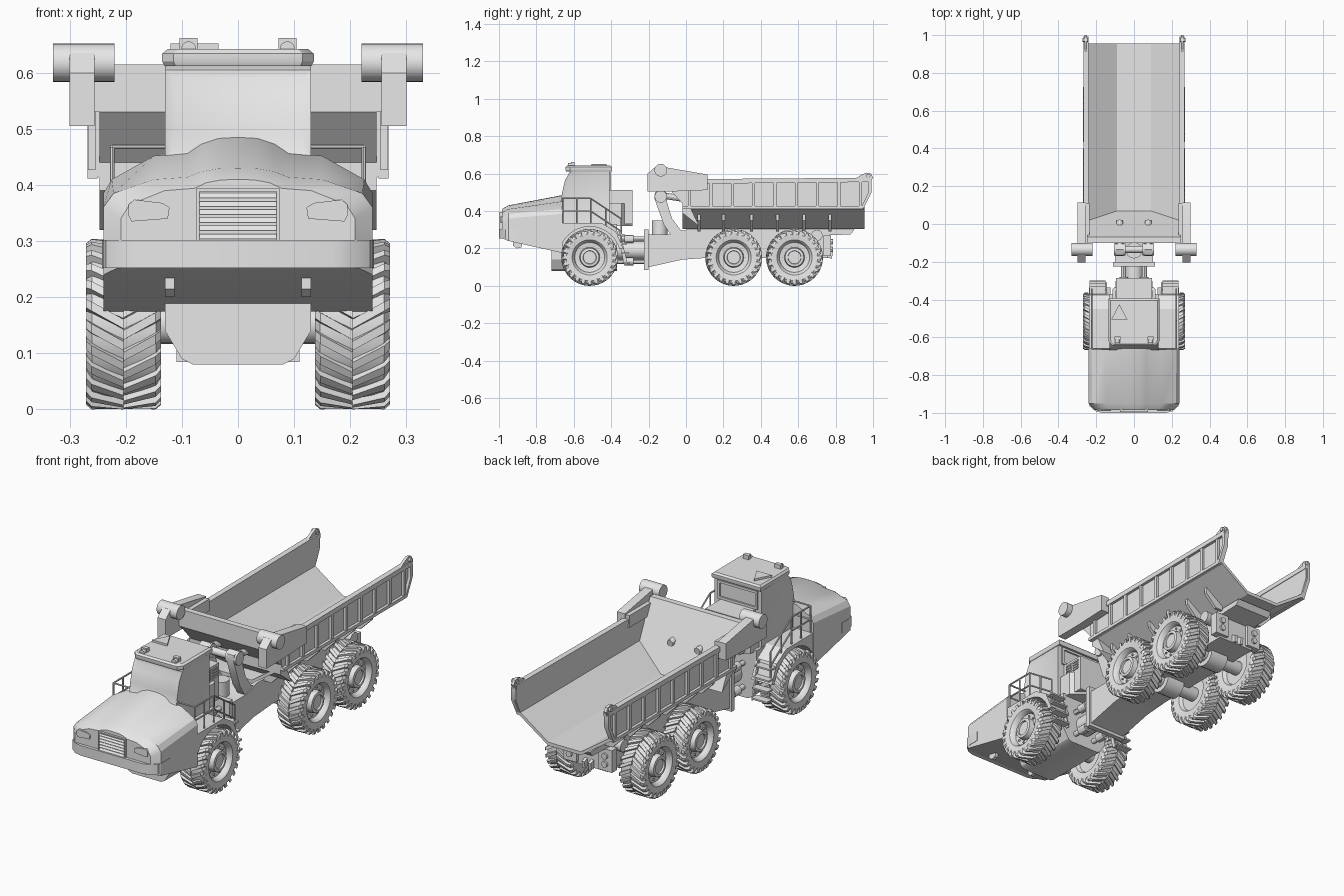
import bpy, bmesh, math
from mathutils import Vector, Matrix

if "Cube" in bpy.data.objects:
    bpy.data.objects.remove(bpy.data.objects["Cube"])

grey = bpy.data.materials.new("plain_grey")
grey.diffuse_color = (0.8, 0.8, 0.8, 1)
grey.use_nodes = True
grey.node_tree.nodes["Principled BSDF"].inputs["Base Color"].default_value = grey.diffuse_color


class Part:
    """Collects simple solids into one named object."""
    def __init__(self, name):
        self.name, self.bm = name, bmesh.new()

    def prism(self, axis, pts, a, b):
        place = {'x': lambda p, t: (t, p[0], p[1]), 'y': lambda p, t: (p[0], t, p[1]),
                 'z': lambda p, t: (p[0], p[1], t)}[axis]
        return self.loft([[place(p, a) for p in pts], [place(p, b) for p in pts]])

    def loft(self, rings, caps=True, closed=True):
        vs = [[self.bm.verts.new(p) for p in r] for r in rings]
        n = len(vs[0])
        faces = []
        for r, s in zip(vs, vs[1:]):
            for i in range(n if closed else n - 1):
                j = (i + 1) % n
                faces.append(self.bm.faces.new((r[i], r[j], s[j], s[i])))
        if caps:
            faces += [self.bm.faces.new(vs[0][::-1]), self.bm.faces.new(vs[-1])]
        return faces

    def box(self, x0, x1, y0, y1, z0, z1):
        return self.prism('z', [(x0, y0), (x1, y0), (x1, y1), (x0, y1)], z0, z1)

    def rod(self, p, q, r, n=8):
        p, q = Vector(p), Vector(q)
        m = (q - p).to_track_quat('Z', 'Y').to_matrix()
        circle = [m @ Vector((r * math.cos(t), r * math.sin(t), 0))
                  for t in (2 * math.pi * i / n for i in range(n))]
        self.loft([[p + c for c in circle], [q + c for c in circle]])

    def lathe_x(self, profile, y, z, n=40):
        self.loft([[(x, y + r * math.cos(t), z + r * math.sin(t))
                    for t in (2 * math.pi * i / n for i in range(n))] for x, r in profile])

    def done(self, mirror=False, angle=30):
        bm = self.bm
        bmesh.ops.recalc_face_normals(bm, faces=bm.faces)
        if mirror:
            d = bmesh.ops.duplicate(bm, geom=bm.verts[:] + bm.edges[:] + bm.faces[:])['geom']
            bmesh.ops.scale(bm, vec=(-1, 1, 1), verts=[g for g in d if isinstance(g, bmesh.types.BMVert)])
            bmesh.ops.reverse_faces(bm, faces=[g for g in d if isinstance(g, bmesh.types.BMFace)])
        me = bpy.data.meshes.new(self.name)
        bm.to_mesh(me)
        bm.free()
        me.materials.append(grey)
        ob = bpy.data.objects.new(self.name, me)
        bpy.context.collection.objects.link(ob)
        bpy.ops.object.select_all(action='DESELECT')
        ob.select_set(True)
        bpy.context.view_layer.objects.active = ob
        bpy.ops.object.shade_smooth_by_angle(angle=math.radians(angle))
        return ob


def sym(half):
    """Mirror a half outline that starts on the centre line."""
    return half + [(-x, z) for x, z in reversed(half) if x > 0]


# Wheels: lathed tyre and rim, chevron lugs, wheel nuts
WZ = 0.152
for label, wy in (("front", -0.515), ("middle", 0.255), ("rear", 0.58)):
    w = Part(label + "_wheels")
    w.lathe_x([(0.16, 0.02), (0.16, 0.08), (0.142, 0.09), (0.137, 0.125), (0.146, 0.14), (0.205, 0.142),
               (0.26, 0.14), (0.27, 0.125), (0.266, 0.094), (0.258, 0.086), (0.24, 0.08), (0.236, 0.054),
               (0.262, 0.05), (0.264, 0.036), (0.256, 0.034), (0.256, 0.005)], wy, WZ)
    N = 24
    for k in range(N):
        for xs, off in ((0.271, 0), (0.137, 0.5)):
            a = 2 * math.pi * (k + off) / N
            rings = []
            for x, s, lo, hi in ((xs, 0, 0.118, 0.144), (xs * 0.85 + 0.204 * 0.15, 0.05, 0.135, 0.152),
                                 (0.204, 0.26, 0.138, 0.152)):
                rings.append([(x, wy + r * math.cos(a + s + d), WZ + r * math.sin(a + s + d))
                              for r, d in ((lo, -0.075), (hi, -0.055), (hi, 0.055), (lo, 0.075))])
            w.loft(rings)
    for k in range(10):
        t = 2 * math.pi * k / 10
        y, z = wy + 0.066 * math.cos(t), WZ + 0.066 * math.sin(t)
        w.rod((0.234, y, z), (0.245, y, z), 0.005, 6)
    w.done(mirror=True)
    ax = Part(label + "_axle")
    ax.rod((-0.17, wy, WZ), (0.17, wy, WZ), 0.035, 16)
    ax.rod((-0.05, wy, WZ), (0.05, wy, WZ), 0.06, 16)
    ax.done()

# Hood: lofted cross-sections, underside sloping down to the rear
rear = [(0, .485), (.035, .483), (.065, .473), (.09, .457), (.15, .452), (.225, .41), (.24, .385), (.24, .175)]
fore = [(0, .43), (.035, .429), (.065, .424), (.09, .414), (.15, .41), (.222, .385), (.24, .36), (.24, .24)]
nose = [(x * .87, z - (.02 if z > .3 else -.015)) for x, z in fore]
hood = Part("hood")
hood.loft([[(x, y, z) for x, z in sym(s)] for y, s in ((-.985, nose), (-.95, fore), (-.66, rear))])
hood.done()

bumper = Part("bumper")
half = [(0, -1.0), (.17, -1.0), (.205, -.99), (.235, -.965), (.242, -.94), (.242, -.88)]
bumper.prism('z', sym(half) , .252, .302)
bumper.done()

hooks = Part("tow_hooks")
hooks.prism('x', [(-.925, .25), (-.925, .215), (-.905, .2), (-.88, .205), (-.87, .25)], .113, .13)
hooks.done(mirror=True)

# Grille and headlights on the nose
grille = Part("grille")
for x0, x1, z0, z1 in ((-.075, -.069, .302, .394), (.069, .075, .302, .394), (-.075, .075, .388, .394)):
    grille.box(x0, x1, -.996, -.975, z0, z1)
for i in range(6):
    z = .304 + i * .0145
    grille.prism('x', [(-.995, z), (-.988, z + .009), (-.98, z + .009), (-.98, z)], -.07, .07)
grille.done()
lamps = Part("headlights")
lamps.prism('y', [(.125, .34), (.19, .335), (.195, .345), (.195, .365), (.185, .374), (.135, .368), (.122, .36)], -.991, -.975)
lamps.done(mirror=True)

# Front frame with belly pan
frame = Part("front_frame")
frame.prism('y', sym([(0, .08), (.08, .08), (.1, .09), (.115, .115), (.13, .14), (.13, .33), (0, .33)]), -.72, -.37)
frame.done()

# Fenders over the front wheels
fender = Part("front_fenders")
arc = [(-.515 + .165 * math.cos(t), WZ + .165 * math.sin(t))
       for t in (math.radians(15 + 150 * i / 14) for i in range(15))]
fender.prism('x', arc + [(-.69, .19), (-.69, .335), (-.45, .335), (-.375, .29), (-.335, .2)], .125, .237)
fender.done(mirror=True)

# Cab: side profile with inset glass and door panels
cab = Part("cab")
prof = [(-.41, .32), (-.41, .617), (-.60, .617), (-.625, .605), (-.648, .56), (-.662, .50), (-.67, .45), (-.67, .32)]
faces = cab.prism('x', prof, -.13, .13)
bmesh.ops.recalc_face_normals(cab.bm, faces=cab.bm.faces)
glass = [f for f in faces if len(f.verts) == 4 and f.calc_center_median().y < -.63
         and f.calc_center_median().z > .46]
bmesh.ops.inset_region(cab.bm, faces=glass, thickness=.018, depth=-.006)
bmesh.ops.inset_individual(cab.bm, faces=[f for f in faces if f.is_valid and len(f.verts) > 4],
                           thickness=.02, depth=-.005)
cab.done()
win = Part("rear_window_frame")
for x0, x1, z0, z1 in ((-.11, .11, .595, .607), (-.11, .11, .515, .527), (-.11, -.098, .527, .595), (.098, .11, .527, .595)):
    win.box(x0, x1, -.412, -.402, z0, z1)
win.done()

roof = Part("cab_roof")
roof.loft([[(x * s, -.52 + (y + .52) * s, z) for x, y in
            ((-.135, -.62), (-.115, -.645), (.115, -.645), (.135, -.62), (.135, -.395), (-.135, -.395))]
           for s, z in ((.97, .612), (1, .62), (1, .634), (.93, .642))])
roof.prism('z', [(-.12, -.505), (-.035, -.505), (-.078, -.425)], .64, .652)
roof.done()
spots = Part("roof_lights")
spots.box(.072, .104, -.615, -.595, .63, .662)
spots.rod((.088, -.63, .643), (.088, -.61, .643), .013, 16)
spots.done(mirror=True)

# Engine housing behind the cab, with side vents
house = Part("rear_housing")
house.prism('z', [(-.115, -.42), (.115, -.42), (.115, -.345), (.04, -.285), (-.04, -.285), (-.115, -.345)], .32, .44)
house.box(-.095, .095, -.42, -.285, .33, .512)
for s in (-1, 1):
    for y0 in (-.39, -.34):
        for i in range(4):
            house.box(s * .095 - .004, s * .095 + .004, y0, y0 + .038, .45 + i * .014, .458 + i * .014)
house.done()

# Handrails and steps at both sides of the cab
rails = Part("handrails")
X = .224
for z in (.40, .468):
    rails.rod((X, -.66, z), (X, -.51, z), .004)
    rails.rod((X, -.51, z), (X, -.345, z - .11), .004)
    rails.rod((.125, -.66, z), (X, -.66, z), .004)
for y, z0, z1 in ((-.66, .33, .468), (-.585, .33, .468), (-.51, .33, .468), (-.43, .31, .414), (-.345, .23, .358)):
    rails.rod((X, y, z0), (X, y, z1), .004)
rails.done(mirror=True)
steps = Part("steps")
for y, z in ((-.35, .27), (-.335, .22), (-.325, .17), (-.32, .12)):
    steps.box(.15, .235, y - .02, y + .02, z, z + .008)
steps.prism('x', [(-.37, .29), (-.355, .29), (-.31, .11), (-.33, .11)], .143, .15)
steps.done(mirror=True)

# Articulation joint and steering rods
joint = Part("articulation_joint")
for z in (.13, .25):
    joint.rod((.055, -.38, z), (.055, -.21, z), .013, 12)
    joint.rod((.055, -.33, z), (.055, -.28, z), .022, 12)
joint.done(mirror=True)
plate = Part("joint_plate")
plate.box(-.11, .11, -.225, -.2, .085, .30)
plate.rod((0, -.4, .19), (0, -.2, .19), .05, 16)
plate.done()

# Rear chassis, tail and hinge
chassis = Part("rear_chassis")
chassis.prism('x', [(-.2, .10), (-.02, .14), (.12, .15), (.76, .15), (.76, .27), (.88, .275), (.90, .30), (.0, .30), (-.06, .275), (-.2, .275)], -.1, .1)
chassis.rod((0, -.14, .27), (0, -.14, .35), .042, 20)
chassis.done()
tail = Part("tail_lights_and_hitch")
tail.box(.06, .135, .735, .775, .16, .27)
tail.rod((.04, .70, .27), (.15, .70, .27), .03, 16)
tail.rod((.098, .77, .235), (.098, .785, .235), .015, 12)
tail.rod((.098, .77, .195), (.098, .785, .195), .015, 12)
tail.prism('x', [(.76, .19), (.785, .18), (.78, .145), (.76, .15)], .01, .025)
tail.done(mirror=True)

# Lift arms and cross shaft
lift = Part("lift_arms")
lift.prism('x', [(-.17, .47), (-.165, .5), (-.135, .512), (-.105, .5), (-.1, .44), (-.075, .36), (-.03, .30), (.03, .28), (-.08, .27), (-.12, .33), (-.145, .4)], .055, .095)
lift.rod((.045, -.135, .477), (.105, -.135, .477), .033, 20)
lift.rod((.075, -.135, .485), (.075, .02, .46), .017, 12)
lift.done(mirror=True)
shaft = Part("lift_shaft")
shaft.rod((-.06, -.135, .477), (.06, -.135, .477), .018, 16)
shaft.done()

# Dump bed: trough floor, sloped front wall, ribbed sides
bed = Part("bed_floor")
bed.prism('y', [(-.265, .425), (-.09, .305), (.09, .305), (.265, .425), (.245, .43), (.09, .322), (-.09, .322), (-.245, .43)], -.02, .955)
bed.done()
wall = Part("bed_front_wall")
wall.prism('x', [(-.10, .615), (-.10, .53), (-.02, .44), (-.02, .39), (.07, .32), (-.07, .615)], -.247, .247)
wall.done()
side = Part("bed_sides")
side.prism('x', [(-.02, .415), (.95, .415), (.99, .5), (.993, .575), (.0, .567), (-.02, .55)], .243, .254)
side.prism('x', [(.0, .545), (.99, .555), (.993, .578), (.0, .57)], .24, .268)
side.box(.25, .268, -.02, .95, .412, .428)
for i in range(9):
    y = .02 + i * .114
    side.box(.25, .266, y - .008, y + .008, .42, .56)
side.prism('x', [(.935, .415), (.95, .415), (.993, .5), (.993, .56), (.975, .56), (.975, .5)], .25, .268)
side.prism('x', [(.9, .57), (.94, .595), (.965, .605), (.99, .60), (1.0, .58), (.99, .56)], .248, .262)
side.rod((.243, .975, .588), (.273, .975, .588), .011, 12)
for y in (.07, .2, .35, .49, .63, .77):
    side.prism('y', [(.1, .29), (.14, .29), (.2, .35), (.2, .385), (.1, .318)], y - .008, y + .008)
side.done(mirror=True)

# Front arms with large pins on the bed
arms = Part("bed_arms")
arms.prism('x', [(-.205, .505), (-.205, .60), (-.165, .635), (-.13, .637), (.115, .595), (.115, .512), (-.06, .505)], .256, .30)
arms.rod((.22, -.135, .618), (.33, -.135, .618), .034, 28)
arms.box(.235, .26, -.1, .11, .53, .59)
arms.done(mirror=True)
